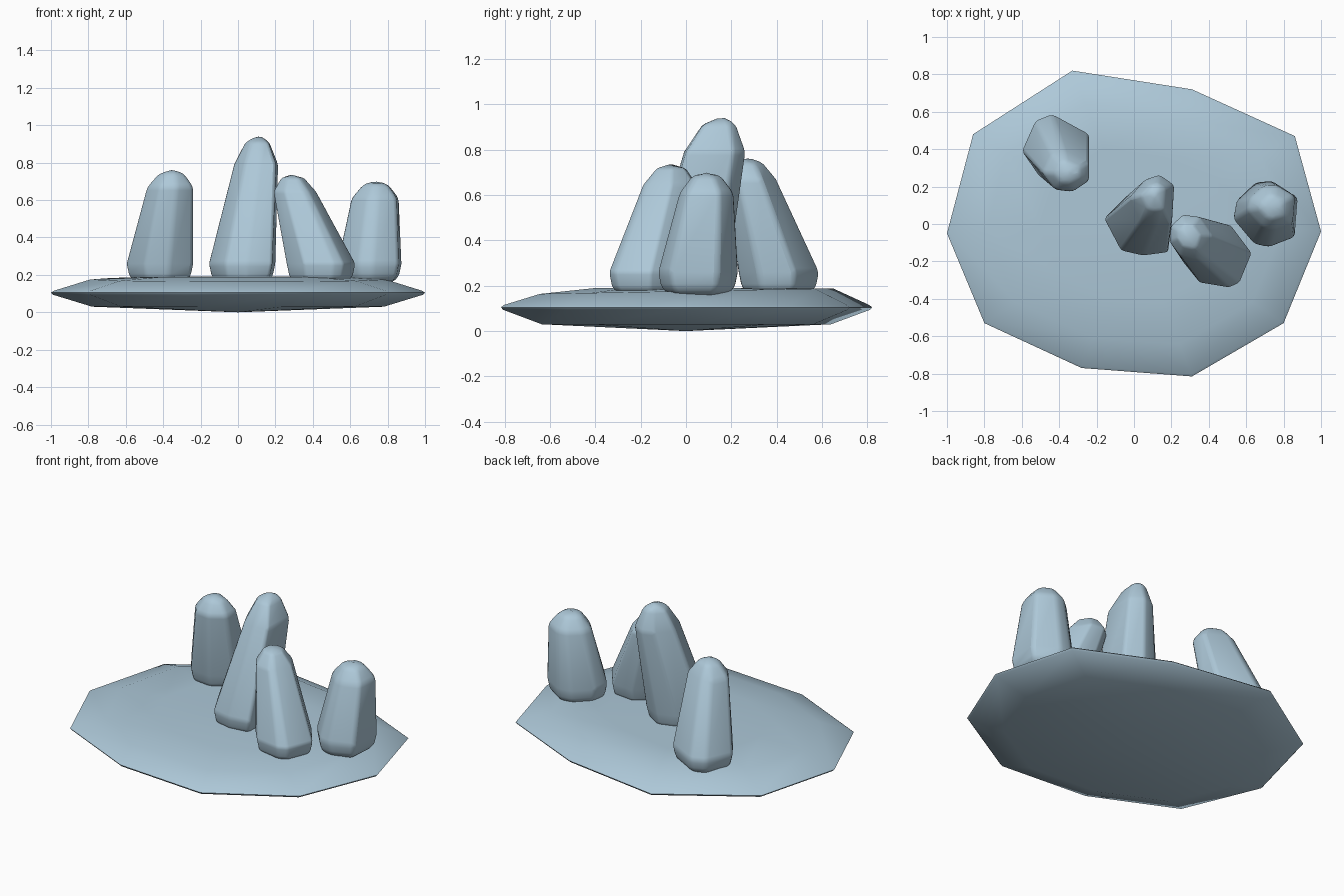
import bpy, bmesh, math

if "Cube" in bpy.data.objects:
    bpy.data.objects.remove(bpy.data.objects["Cube"])

stone_mat = bpy.data.materials.new("pale blue stone")
stone_mat.diffuse_color = (0.42, 0.58, 0.69, 1)
stone_mat.use_nodes = True
stone_mat.node_tree.nodes["Principled BSDF"].inputs["Base Color"].default_value = stone_mat.diffuse_color


def loft(name, rings, bottom, top, angle, bevel=0):
    """Skin stacked rings of points and close both ends with a point."""
    bm = bmesh.new()
    loops = [[bm.verts.new(p) for p in ring] for ring in rings]
    n = len(loops[0])
    low, high = bm.verts.new(bottom), bm.verts.new(top)
    for i in range(n):
        j = (i + 1) % n
        for a, b in zip(loops, loops[1:]):
            bm.faces.new((a[i], a[j], b[j], b[i]))
        bm.faces.new((low, loops[0][j], loops[0][i]))
        bm.faces.new((high, loops[-1][i], loops[-1][j]))
    bmesh.ops.recalc_face_normals(bm, faces=bm.faces)
    mesh = bpy.data.meshes.new(name)
    bm.to_mesh(mesh)
    bm.free()
    obj = bpy.data.objects.new(name, mesh)
    bpy.context.collection.objects.link(obj)
    mesh.materials.append(stone_mat)
    if bevel:
        mod = obj.modifiers.new("soft edges", "BEVEL")
        mod.width, mod.segments = bevel, 2
        mod.limit_method, mod.angle_limit = "ANGLE", math.radians(18)
    bpy.ops.object.select_all(action="DESELECT")
    obj.select_set(True)
    bpy.context.view_layer.objects.active = obj
    bpy.ops.object.shade_smooth_by_angle(angle=math.radians(angle))
    return obj


# Base slab: irregular ten-sided lens
outline = [(-1, -.05), (-.8, -.53), (-.28, -.77), (.31, -.815), (.8, -.53),
           (1, -.04), (.86, .47), (.31, .72), (-.33, .82), (-.86, .48)]


def slab_ring(scale, z, tilt=0):
    return [(x * scale, y * scale, z + tilt * y) for x, y in outline]


loft("base_slab",
     [slab_ring(.78, .03), slab_ring(.99, .094), slab_ring(1, .105),
      slab_ring(.985, .115), slab_ring(.79, .176, .015), slab_ring(.5, .189)],
     (0, 0, 0), (0, 0, .192), 60)


# Standing stones: an outline fitted to a foot box and a smaller shoulder box
def fit(shape, box, z, scale=1):
    x0, x1, y0, y1 = box
    cx, cy = (x0 + x1) / 2, (y0 + y1) / 2
    return [(cx + u * (x1 - x0) / 2 * scale, cy + v * (y1 - y0) / 2 * scale, z)
            for u, v in shape]


def stone(name, shape, foot, shoulder, z_shoulder, apex):
    rings = [fit(shape, foot, .16, .72), fit(shape, foot, .19, .92),
             fit(shape, foot, .26), fit(shape, shoulder, z_shoulder)]
    # Cap ring drawn in towards the apex
    rings.append([(x + (apex[0] - x) * .45, y + (apex[1] - y) * .45,
                   z + (apex[2] - z) * .75) for x, y, z in rings[-1]])
    cx, cy = (foot[0] + foot[1]) / 2, (foot[2] + foot[3]) / 2
    loft(name, rings, (cx, cy, .148), apex, 50, .022)


stone("left_stone",
      [(-1, -.1), (-.45, -.9), (.3, -1), (1, -.5), (1, .4), (-.1, 1), (-.6, .8)],
      (-.60, -.24, .23, .59), (-.49, -.24, .17, .40), .67, (-.35, .27, .765))
stone("tall_stone",
      [(-1, .1), (-.5, -.85), (.15, -1), (.9, -.9), (1, .6), (.35, 1), (-.3, .8)],
      (-.16, .20, -.17, .19), (-.025, .215, -.01, .265), .79, (.11, .17, .95))
stone("leaning_stone",
      [(-1, -.2), (-.5, -.85), (.35, -1), (.65, -.85), (1, .05), (.4, .9), (-.4, 1), (-.95, .5)],
      (.26, .63, -.34, .01), (.19, .42, -.19, .05), .645, (.28, -.06, .74))
stone("right_stone",
      [(-1, -.15), (-.35, -.9), (.1, -1), (.9, -.7), (1, .5), (.2, 1), (-.3, .95), (-.9, .4)],
      (.53, .875, -.125, .23), (.605, .86, -.03, .21), .61, (.74, .09, .705))
